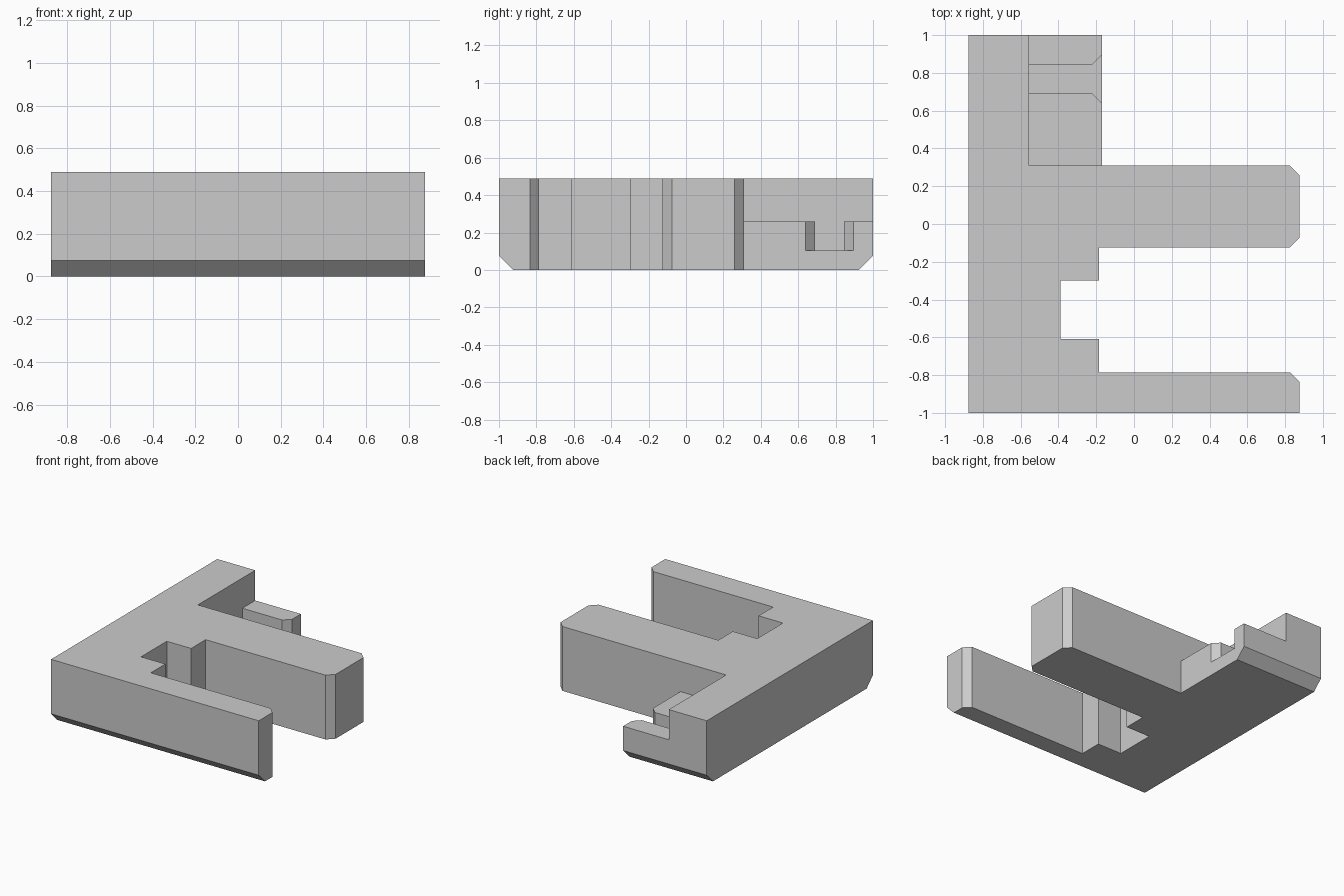
import bpy
import bmesh
from mathutils import Vector

cube = bpy.data.objects.get("Cube")
if cube:
    bpy.data.objects.remove(cube, do_unlink=True)

# Overall size and shared edges
X, Y, HEIGHT = 0.875, 1.0, 0.49
TIP, CHAMFER = 0.05, 0.075
FOOT_IN, FOOT_OUT, FOOT_TOP = -0.555, -0.17, 0.26
ARM_FRONT, ARM_BACK = -0.125, 0.31

grey = bpy.data.materials.new("light grey")
grey.use_nodes = True
grey.diffuse_color = (0.6, 0.6, 0.6, 1)
grey.node_tree.nodes["Principled BSDF"].inputs["Base Color"].default_value = (0.6, 0.6, 0.6, 1)


def prism(name, outline, z0, z1):
    """Extrude a plan outline upward from z0 to z1."""
    bm = bmesh.new()
    face = bm.faces.new([bm.verts.new((x, y, z0)) for x, y in outline])
    top = bmesh.ops.extrude_face_region(bm, geom=[face])["geom"]
    bmesh.ops.translate(bm, vec=(0, 0, z1 - z0),
                        verts=[v for v in top if isinstance(v, bmesh.types.BMVert)])
    bmesh.ops.recalc_face_normals(bm, faces=bm.faces)
    mesh = bpy.data.meshes.new(name)
    bm.to_mesh(mesh)
    bm.free()
    mesh.materials.append(grey)
    obj = bpy.data.objects.new(name, mesh)
    bpy.context.collection.objects.link(obj)
    return obj


def chamfer_bottom(obj, side):
    """Slice the lower edge at y = side * Y and cap the cut."""
    bm = bmesh.new()
    bm.from_mesh(obj.data)
    bmesh.ops.bisect_plane(bm, geom=bm.verts[:] + bm.edges[:] + bm.faces[:],
                           plane_co=(0, side * Y, CHAMFER),
                           plane_no=Vector((0, side, -1)).normalized(),
                           clear_outer=True)
    bmesh.ops.holes_fill(bm, edges=[e for e in bm.edges if e.is_boundary])
    bmesh.ops.recalc_face_normals(bm, faces=bm.faces)
    bm.to_mesh(obj.data)
    bm.free()


def cut(obj, cutter):
    cutter.hide_render = True
    mod = obj.modifiers.new("cut", "BOOLEAN")
    mod.operation, mod.solver, mod.object = "DIFFERENCE", "EXACT", cutter
    bpy.context.view_layer.objects.active = obj
    bpy.ops.object.modifier_apply(modifier=mod.name)
    bpy.data.objects.remove(cutter, do_unlink=True)


# Bracket body: spine, two arms, stepped slot and rear foot
bracket = prism("bracket_body", [
    (-X, -Y), (X, -Y),
    (X, -0.785 - TIP), (X - TIP, -0.785),
    (-0.185, -0.785), (-0.185, -0.61), (-0.39, -0.61),
    (-0.39, -0.3), (-0.185, -0.3), (-0.185, ARM_FRONT),
    (X - TIP, ARM_FRONT), (X, ARM_FRONT + TIP),
    (X, ARM_BACK - TIP), (X - TIP, ARM_BACK),
    (FOOT_OUT, ARM_BACK), (FOOT_OUT, Y), (-X, Y),
], 0, HEIGHT)
for side in (-1, 1):
    chamfer_bottom(bracket, side)

# Lower the rear foot below the spine
cut(bracket, prism("foot_cutter", [
    (FOOT_IN, ARM_BACK), (0, ARM_BACK), (0, Y + 0.1), (FOOT_IN, Y + 0.1),
], FOOT_TOP, 1))

# Groove across the foot, flared at its outer end
mouth = FOOT_OUT + TIP
cut(bracket, prism("groove_cutter", [
    (FOOT_IN, 0.69), (FOOT_OUT - TIP, 0.69), (mouth, 0.69 - 2 * TIP),
    (mouth, 0.845 + 2 * TIP), (FOOT_OUT - TIP, 0.845), (FOOT_IN, 0.845),
], 0.105, 0.4))
